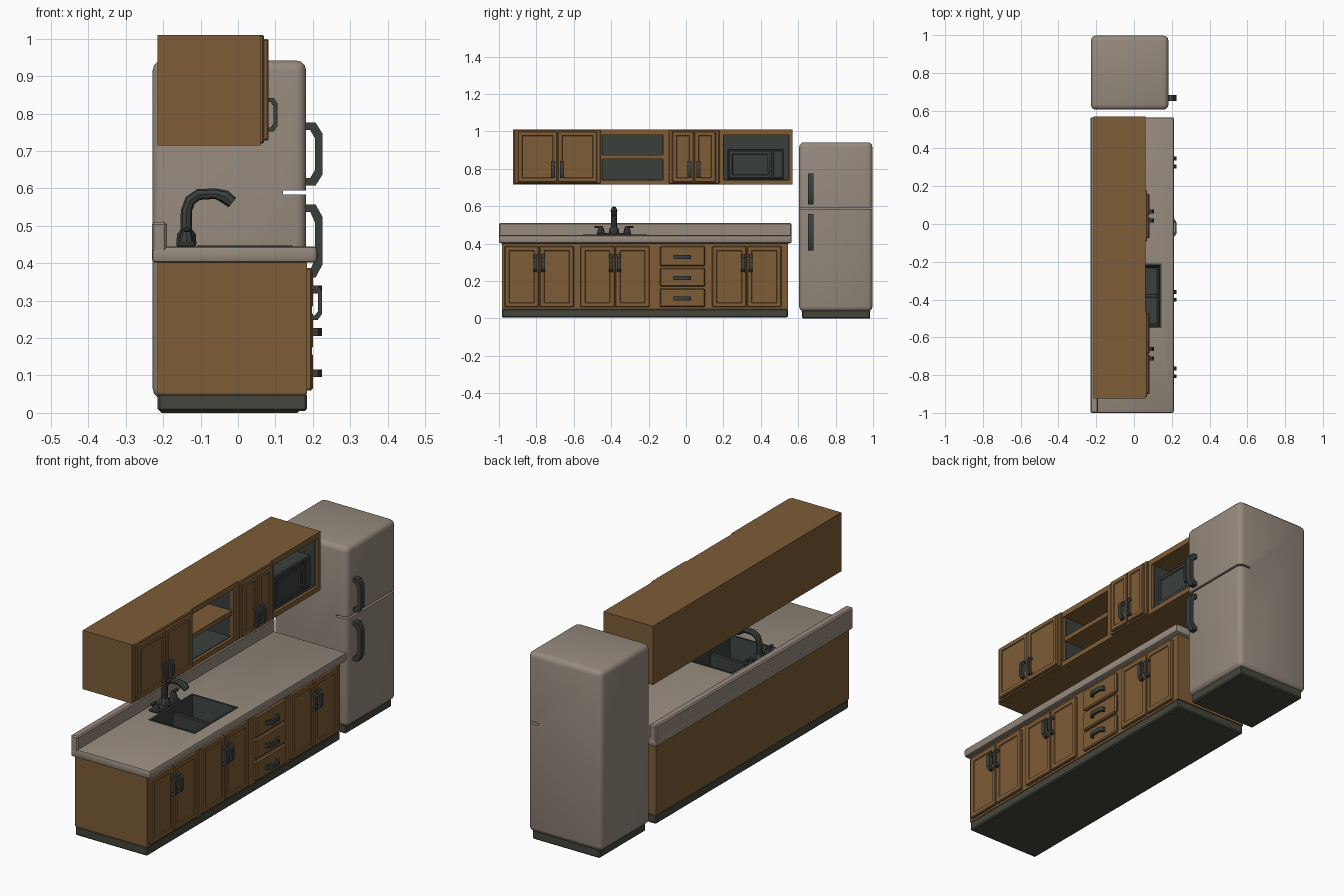
import bpy, bmesh, math
from mathutils import Vector

if "Cube" in bpy.data.objects:
    bpy.data.objects.remove(bpy.data.objects["Cube"])


def material(name, rgb):
    m = bpy.data.materials.new(name)
    m.diffuse_color = (*rgb, 1)
    m.use_nodes = True
    m.node_tree.nodes["Principled BSDF"].inputs["Base Color"].default_value = m.diffuse_color
    return m


WOOD = material("brown wood", (0.205, 0.108, 0.037))
CREAM = material("warm grey enamel", (0.305, 0.254, 0.207))
DARK = material("dark metal", (0.042, 0.050, 0.046))
KICK = material("dark plinth", (0.058, 0.060, 0.045))


def finish(name, bm, mat):
    bmesh.ops.recalc_face_normals(bm, faces=bm.faces[:])
    me = bpy.data.meshes.new(name)
    bm.to_mesh(me)
    bm.free()
    me.materials.append(mat)
    ob = bpy.data.objects.new(name, me)
    bpy.context.collection.objects.link(ob)
    return ob


def box(name, xr, yr, zr, mat, bevel=0.0, seg=1, inset=0.0, depth=0.004):
    """Box from axis ranges; optional bevel and recessed panel on the +x face."""
    bm = bmesh.new()
    bmesh.ops.create_cube(bm, size=1)
    for v in bm.verts:
        for i, r in enumerate((xr, yr, zr)):
            v.co[i] = r[0] if v.co[i] < 0 else r[1]
    if bevel:
        bmesh.ops.bevel(bm, geom=bm.edges[:], offset=bevel, segments=seg,
                        profile=0.5, affect='EDGES')
    if inset:
        bm.normal_update()
        f = max(bm.faces, key=lambda f: f.calc_center_median().x)
        bmesh.ops.inset_region(bm, faces=[f], thickness=inset)
        bmesh.ops.inset_region(bm, faces=[f], thickness=0.004, depth=-depth)
    return finish(name, bm, mat)


def cut(target, cutter):
    mod = target.modifiers.new("cut", 'BOOLEAN')
    mod.operation = 'DIFFERENCE'
    mod.object = cutter
    bpy.context.view_layer.objects.active = target
    bpy.ops.object.modifier_apply(modifier=mod.name)


def handle(name, x, y, z, length, depth, width, thick, horizontal=False):
    """Arched pull on a +x facing surface."""
    h, hi = length / 2, length / 2 - thick
    outer = [(0, -h), (depth * .6, -h), (depth, -h * .65),
             (depth, h * .65), (depth * .6, h), (0, h)]
    d = depth - thick
    inner = [(0, -hi), (d * .5, -hi), (d, -h * .5),
             (d, h * .5), (d * .5, hi), (0, hi)]
    bm = bmesh.new()

    def vert(p, s):
        a, b = p[1], s * width / 2
        return bm.verts.new((x + p[0], y + (a if horizontal else b), z + (b if horizontal else a)))
    rings = [[vert(o, -1), vert(o, 1), vert(i, 1), vert(i, -1)] for o, i in zip(outer, inner)]
    for a, b in zip(rings, rings[1:]):
        for k in range(4):
            bm.faces.new((a[k], a[k - 1], b[k - 1], b[k]))
    bm.faces.new(rings[0])
    bm.faces.new(rings[-1])
    return finish(name, bm, DARK)


def shell(name, rings, mat):
    """Stack of (x0, x1, y0, y1, z) rectangles joined by walls, last one closed."""
    bm = bmesh.new()
    loops = [[bm.verts.new(c) for c in ((a, c0, z), (b, c0, z), (b, c1, z), (a, c1, z))]
             for a, b, c0, c1, z in rings]
    for p, q in zip(loops, loops[1:]):
        for k in range(4):
            bm.faces.new((p[k - 1], p[k], q[k], q[k - 1]))
    bm.faces.new(loops[-1])
    return finish(name, bm, mat)


def tube(name, pts, radii, mat, sides=8):
    """Round tube along points lying in an x-z plane."""
    bm = bmesh.new()
    pts = [Vector(p) for p in pts]
    rings = []
    for i, p in enumerate(pts):
        t = (pts[min(i + 1, len(pts) - 1)] - pts[max(i - 1, 0)]).normalized()
        u = Vector((0, 1, 0))
        w = t.cross(u).normalized()
        rings.append([bm.verts.new(p + radii[i] * (math.cos(a) * u + math.sin(a) * w))
                      for a in (2 * math.pi * k / sides for k in range(sides))])
    for a, b in zip(rings, rings[1:]):
        for k in range(sides):
            bm.faces.new((a[k - 1], a[k], b[k], b[k - 1]))
    bm.faces.new(rings[0])
    bm.faces.new(rings[-1])
    return finish(name, bm, mat)


# Base cabinet, plinth, worktop and backsplash
base = box("base_cabinet", (-.215, .185), (-.985, .545), (.05, .41), WOOD)
box("base_plinth", (-.215, .185), (-.985, .545), (.005, .052), KICK, .006)
top = box("worktop", (-.23, .212), (-1, .565), (.402, .445), CREAM, .01, 2)
box("backsplash", (-.23, -.19), (-1, .565), (.43, .51), CREAM, .006)

# Sink hole and basin
cutter = box("sink_cutter", (-.105, .141), (-.546, -.214), (.315, .6), DARK)
cut(top, cutter)
cut(base, cutter)
bpy.data.objects.remove(cutter)
shell("sink_basin", [(-.11, .146, -.551, -.209, .44), (-.11, .146, -.551, -.209, .448),
                     (-.1, .136, -.541, -.219, .448), (-.085, .121, -.526, -.234, .33)], DARK)
box("sink_divider", (-.092, .128), (-.39, -.37), (.328, .425), DARK, .004)

# Tap
box("tap_plate", (-.165, -.112), (-.475, -.295), (.443, .458), DARK, .005)
tube("tap_body", [(-.138, -.385, .45), (-.138, -.385, .478), (-.138, -.385, .487)],
     [.027, .025, .018], DARK)
tube("tap_spout", [(-.138, -.385, .47), (-.138, -.385, .54), (-.128, -.385, .568),
                   (-.105, -.385, .584), (-.06, -.385, .586), (-.035, -.385, .578),
                   (-.015, -.385, .562)],
     [.016, .015, .015, .015, .014, .018, .016], DARK)
for s in (-1, 1):
    yc = -.385 + s * .07
    tube("tap_knob", [(-.138, yc, .45), (-.138, yc, .475), (-.138, yc, .492)],
         [.022, .016, .01], DARK)
    box("tap_lever", (-.146, -.13), sorted((yc - s * .01, yc + s * .035)), (.484, .495), DARK, .003)

# Base doors in pairs, and drawers
for yc in (-.785, -.38, .325):
    for s in (-1, 1):
        yr = sorted((yc + s * .002, yc + s * .185))
        box("base_door", (.18, .198), yr, (.06, .387), WOOD, .004, inset=.028)
        handle("base_door_handle", .196, yc + s * .021, .295, .092, .029, .021, .011)
for z0, z1 in ((.06, .16), (.17, .27), (.28, .387)):
    box("drawer", (.18, .2), (-.14, .102), (z0, z1), WOOD, .006)
    handle("drawer_handle", .198, -.02, (z0 + z1) / 2 - .004, .092, .027, .021, .011, True)

# Wall cabinet carcass
Z0, Z1 = .715, 1.01
for nm, xr, yr, zr in (
        ("wall_cabinet_block", (-.215, .06), (-.925, -.45), (Z0, Z1)),
        ("wall_cabinet_block", (-.215, .06), (-.122, .2), (Z0, Z1)),
        ("wall_cabinet_end", (-.215, .06), (.55, .57), (Z0, Z1)),
        ("wall_cabinet_top", (-.215, .06), (-.46, .56), (.982, Z1)),
        ("wall_cabinet_bottom", (-.215, .06), (-.46, .56), (Z0, .74)),
        ("wall_cabinet_back", (-.215, -.195), (-.46, .56), (Z0, Z1)),
        ("open_shelf", (-.195, .052), (-.452, -.12), (.852, .875))):
    box(nm, xr, yr, zr, WOOD)

# Dark linings of the open niches
for y0, y1 in ((-.45, -.122), (.2, .55)):
    box("niche_back", (-.196, -.19), (y0, y1), (.74, .982), DARK)
    for ya, yb in ((y0, y0 + .003), (y1 - .003, y1)):
        box("niche_side", (-.19, .045), (ya, yb), (.74, .982), DARK)
    box("niche_floor", (-.19, .045), (y0, y1), (.739, .743), DARK)

# Wall doors in pairs
for yc, hw in ((-.687, .23), (.043, .135)):
    box("wall_door_frame", (.05, .07), (yc - hw, yc + hw), (.72, Z1), WOOD, .004)
    for s in (-1, 1):
        yr = sorted((yc + s * .002, yc + s * (hw - .018)))
        box("wall_door", (.06, .082), yr, (.728, 1.0), WOOD, .004, inset=.026)
        handle("wall_door_handle", .08, yc + s * .024, .797, .09, .026, .021, .011)

# Microwave
box("microwave", (-.16, .04), (.222, .522), (.742, .905), DARK, .005)
box("microwave_door", (.035, .046), (.23, .46), (.75, .897), DARK, .003, inset=.02)
box("microwave_panel", (.035, .044), (.468, .515), (.75, .897), DARK, .003)
handle("microwave_handle", .044, .443, .83, .1, .018, .014, .008)

# Fridge with door seam, base and handles
fridge = box("fridge_body", (-.228, .182), (.605, .997), (.038, .942), CREAM, .026, 3)
seam = box("seam_cutter", (.12, .3), (.5, 1.1), (.584, .594), CREAM)
cut(fridge, seam)
bpy.data.objects.remove(seam)
box("fridge_base", (-.21, .165), (.62, .985), (0, .06), KICK, .006)
handle("upper_fridge_handle", .18, .667, .692, .168, .046, .03, .02)
handle("lower_fridge_handle", .18, .667, .46, .195, .046, .03, .02)

# Smooth rounded parts, keep hard edges
for ob in bpy.context.collection.objects:
    ob.select_set(True)
    bpy.context.view_layer.objects.active = ob
bpy.ops.object.shade_smooth_by_angle(angle=math.radians(35))
